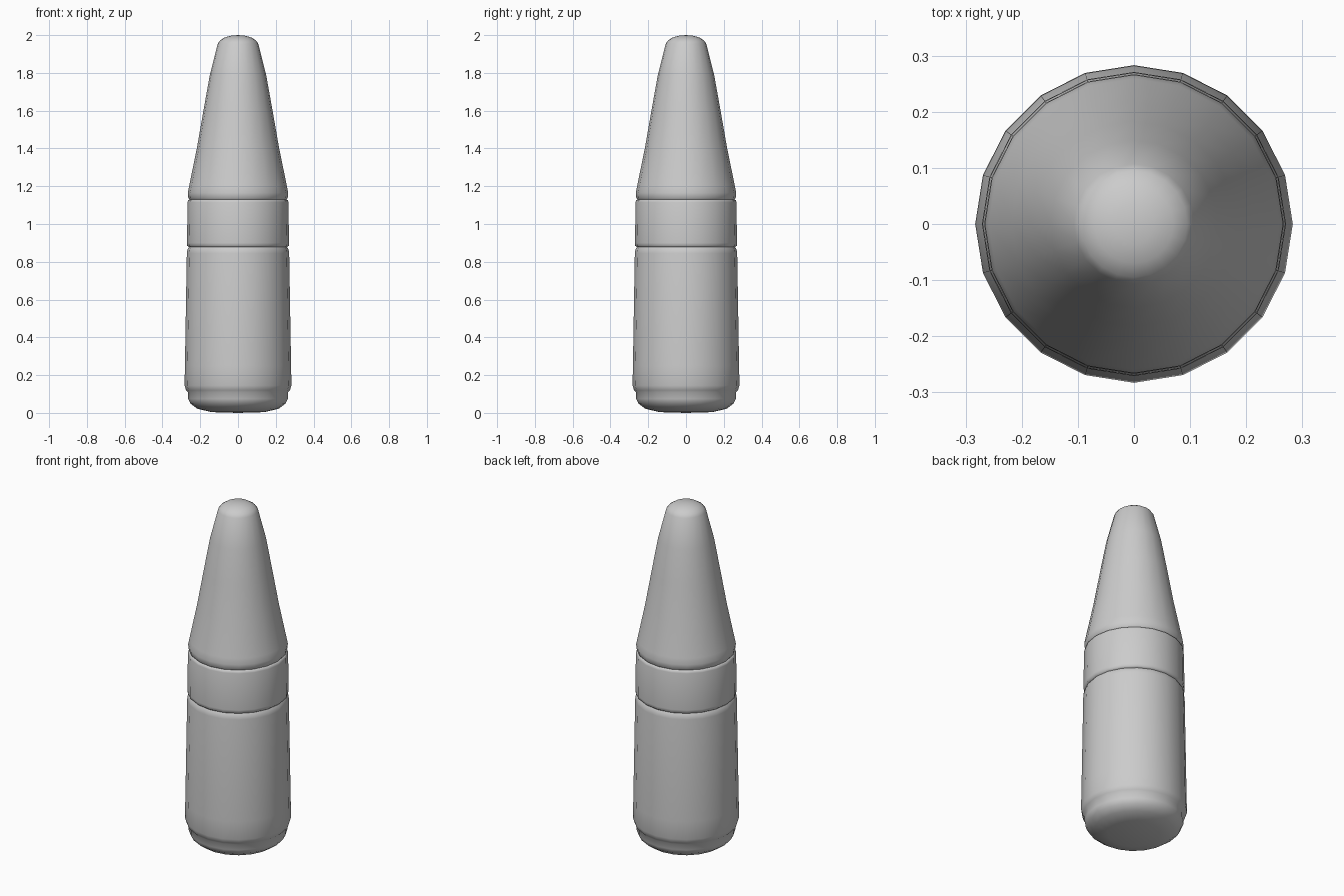
import bpy, bmesh, math

if "Cube" in bpy.data.objects:
    bpy.data.objects.remove(bpy.data.objects["Cube"])

SIDES = 20


def lathe(name, profile):
    """Revolve (radius, z) points around z; radius 0 closes to a pole, open ends are capped."""
    bm = bmesh.new()
    rings = []
    for r, z in profile:
        if r == 0:
            rings.append([bm.verts.new((0, 0, z))] * SIDES)
        else:
            rings.append([bm.verts.new((r * math.cos(i * math.tau / SIDES),
                                        r * math.sin(i * math.tau / SIDES), z))
                          for i in range(SIDES)])
    for low, high in zip(rings, rings[1:]):
        for i in range(SIDES):
            j = (i + 1) % SIDES
            quad = [low[i], low[j], high[j], high[i]]
            bm.faces.new(list(dict.fromkeys(quad)))
    for ring in (rings[0], rings[-1]):
        if ring[0] is not ring[1]:
            bm.faces.new(ring)
    bmesh.ops.recalc_face_normals(bm, faces=bm.faces)
    mesh = bpy.data.meshes.new(name)
    bm.to_mesh(mesh)
    bm.free()
    obj = bpy.data.objects.new(name, mesh)
    bpy.context.collection.objects.link(obj)
    bpy.ops.object.select_all(action='DESELECT')
    obj.select_set(True)
    bpy.context.view_layer.objects.active = obj
    bpy.ops.object.shade_smooth_by_angle(angle=math.radians(50))
    return obj


# Main barrel with rounded foot and a slight upward taper
lathe("lower_body", [(0, 0), (0.14, 0.004), (0.215, 0.022), (0.25, 0.048), (0.264, 0.075),
                     (0.264, 0.108), (0.275, 0.12), (0.283, 0.145), (0.281, 0.25),
                     (0.271, 0.845), (0.268, 0.865), (0.26, 0.877)])

# Straight collar between body and cap
lathe("middle_band", [(0.259, 0.876), (0.269, 0.885), (0.270, 0.9),
                      (0.267, 1.115), (0.264, 1.126), (0.257, 1.13)])

# Tapered cap with a domed tip
lathe("tapered_cap", [(0.256, 1.129), (0.263, 1.138), (0.266, 1.165), (0.259, 1.2),
                      (0.218, 1.4), (0.183, 1.6), (0.149, 1.79), (0.107, 1.955),
                      (0.095, 1.972), (0.07, 1.988), (0.036, 1.997), (0, 2.0)])
